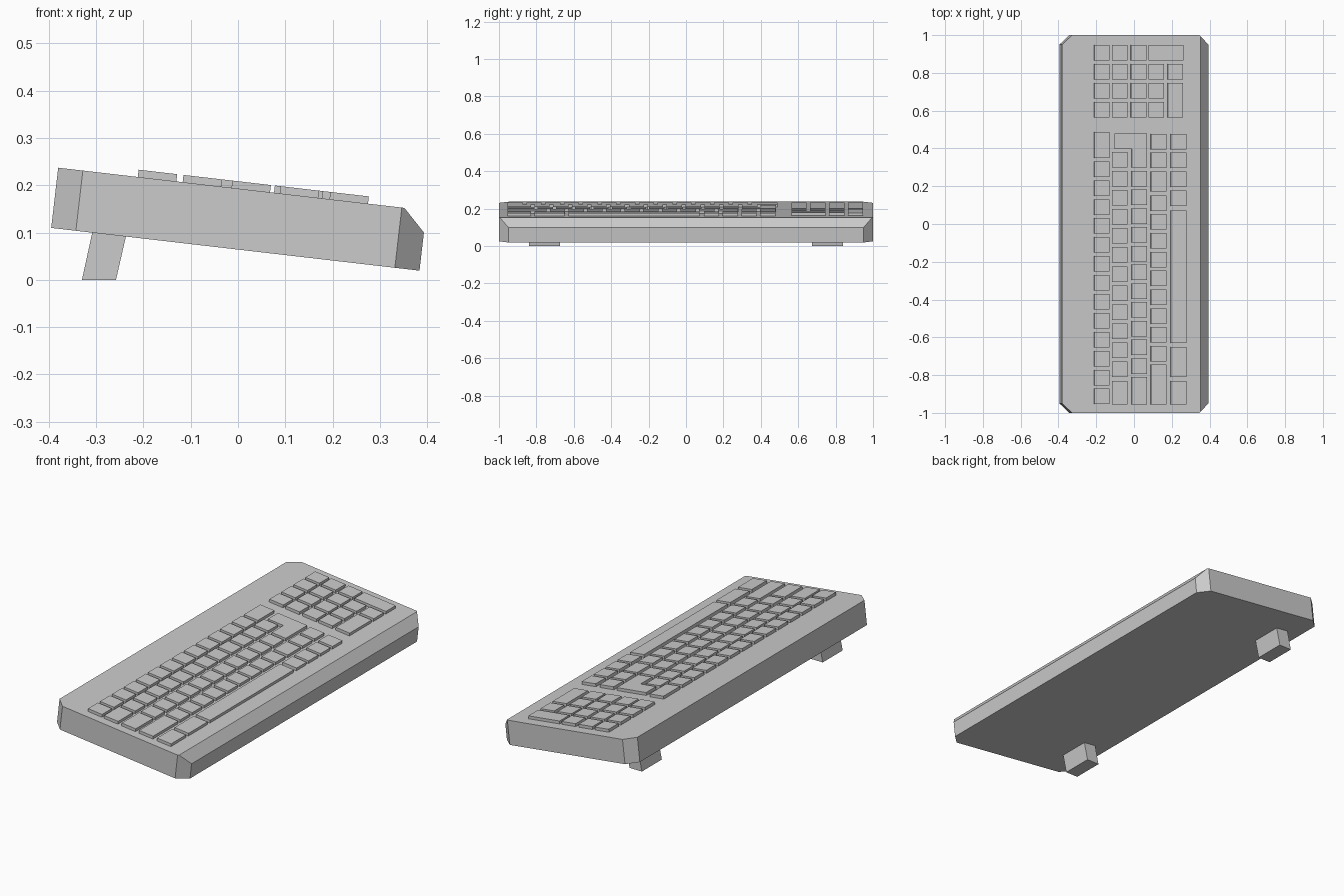
import bpy, bmesh
from math import pi

cube = bpy.data.objects.get("Cube")
if cube:
    bpy.data.objects.remove(cube, do_unlink=True)

TILT = 0.1155           # slope of the case toward the front edge
DECK, KEY_TOP = 0.1916, 0.207
CAP = 0.082             # size of a standard key
NEAR = -0.955           # shared end of the main key rows

grey = bpy.data.materials.new("plastic_grey")
grey.use_nodes = True
grey.diffuse_color = (0.6, 0.6, 0.6, 1)
grey.node_tree.nodes["Principled BSDF"].inputs["Base Color"].default_value = grey.diffuse_color


def prisms(name, outlines, low, high, rotation, cut=None):
    """One object made of flat outlines extruded from low to high."""
    bm = bmesh.new()
    for outline in outlines:
        face = bm.faces.new([bm.verts.new((x, y, low)) for x, y in outline])
        top = bmesh.ops.extrude_face_region(bm, geom=[face])["geom"]
        for v in top:
            if isinstance(v, bmesh.types.BMVert):
                v.co.z = high
    if cut:
        bmesh.ops.bisect_plane(bm, geom=bm.verts[:] + bm.edges[:] + bm.faces[:],
                               plane_co=cut[0], plane_no=cut[1], clear_outer=True)
        bmesh.ops.holes_fill(bm, edges=[e for e in bm.edges if e.is_boundary], sides=0)
    bmesh.ops.recalc_face_normals(bm, faces=bm.faces[:])
    mesh = bpy.data.meshes.new(name)
    bm.to_mesh(mesh)
    bm.free()
    mesh.materials.append(grey)
    obj = bpy.data.objects.new(name, mesh)
    obj.rotation_euler = rotation
    bpy.context.collection.objects.link(obj)
    return obj


def rect(x, far, near, width=CAP):
    return [(x, near), (x + width, near), (x + width, far), (x, far)]


def run(x, far, pitch, count):
    """A run of standard keys going toward -y."""
    return [rect(x, far - i * pitch, far - i * pitch - CAP) for i in range(count)]


def keys(name, outlines):
    prisms(name, outlines, DECK - 0.003, KEY_TOP, (0, TILT, 0))


# Case: clipped-corner slab with a sloped front edge
back, front, cx, cy = -0.405, 0.379, 0.0525, 0.05
case = [(back + cx, -1), (front - cx, -1), (front, cy - 1), (front, 1 - cy),
        (front - cx, 1), (back + cx, 1), (back, 1 - cy), (back, cy - 1)]
prisms("case", [case], 0.0635, DECK, (0, TILT, 0),
       cut=((front, 0, 0.1446), (1, 0, 1)))

# Main keys, row by row
r1, r2, r3, r4, r5 = -0.2355, -0.14, -0.036, 0.0665, 0.1725
keys("key_row_1", [rect(r1, 0.488, 0.35)] + run(r1, 0.3315, 0.1003, 13))
keys("key_row_2", run(r2, 0.382, 0.101, 12) + [rect(r2, -0.83, NEAR)])
keys("key_row_3", run(r3, 0.281, 0.0992, 11) + [rect(r3, -0.809, NEAR)])
keys("key_row_4", run(r4, 0.4775, 0.1, 2) + [rect(r4, 0.2785, 0.172)]
     + run(r4, 0.152, 0.0997, 9) + [rect(r4, -0.745, NEAR)])
keys("key_row_5", run(r5, 0.4775, 0.1, 4) + [rect(r5, 0.072, -0.629),
     rect(r5, -0.65, -0.809), rect(r5, -0.83, NEAR)])

# L-shaped key spanning rows two and three
keys("l_shaped_key", [[(-0.127, 0.397), (r3, 0.397), (r3, 0.3), (r3 + CAP, 0.3),
                       (r3 + CAP, 0.48), (-0.127, 0.48)]])

# Number pad: regular grid plus one wide and one tall key
pad_rows = [r1, r2, -0.04, 0.0545]
pad_far, pad_last, pitch = 0.947, 0.156, 0.1007
pad = [k for x in pad_rows[:3] for k in run(x, pad_far, pitch, 4)]
pad += run(pad_rows[3], pad_far - pitch, pitch, 3)
pad += [rect(pad_rows[3], pad_far, pad_far - CAP, 0.184),
        rect(pad_last, pad_far - pitch, pad_far - pitch - CAP),
        rect(pad_last, pad_far - 2 * pitch, pad_far - 3 * pitch - CAP)]
keys("number_pad", pad)

# Slanted feet under the back edge
foot = [(-0.33, 0), (-0.258, 0), (-0.234, 0.105), (-0.306, 0.11)]
for name, side in (("left_foot", 1), ("right_foot", -1)):
    prisms(name, [foot], side * 0.673, side * 0.84, (pi / 2, 0, 0))
